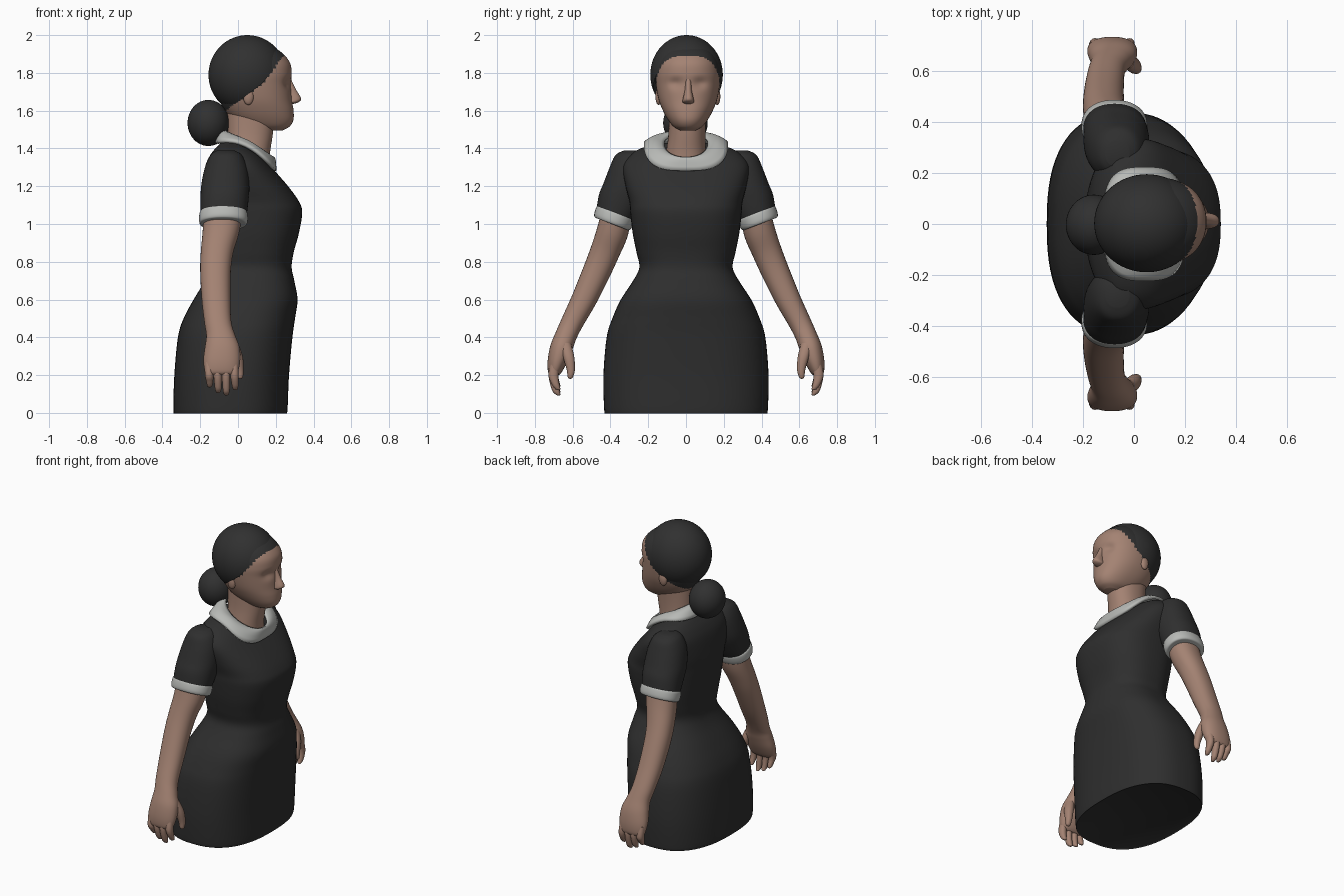
import bpy, bmesh, math
from mathutils import Vector


def material(name, rgb):
    m = bpy.data.materials.new(name)
    m.diffuse_color = (*rgb, 1)
    return m


SKIN = material("skin", (0.37, 0.225, 0.17))
DRESS = material("black cloth", (0.028, 0.028, 0.028))
HAIR = material("black hair", (0.030, 0.030, 0.030))
WHITE = material("white trim", (0.48, 0.49, 0.47))


def finish(name, bm, *mats):
    bmesh.ops.recalc_face_normals(bm, faces=bm.faces[:])
    me = bpy.data.meshes.new(name)
    bm.to_mesh(me)
    bm.free()
    for m in mats:
        me.materials.append(m)
    ob = bpy.data.objects.new(name, me)
    bpy.context.collection.objects.link(ob)
    return ob


def spline(rows, steps):
    """Catmull-Rom interpolation of parameter rows."""
    out = []
    for i in range(len(rows) - 1):
        a, b, c, d = (rows[max(0, min(len(rows) - 1, i + k))] for k in (-1, 0, 1, 2))
        for s in range(steps):
            t = s / steps
            out.append([0.5 * (2 * q + (r - p) * t + (2 * p - 5 * q + 4 * r - u) * t * t
                               + (3 * q - p - 3 * r + u) * t ** 3)
                        for p, q, r, u in zip(a, b, c, d)])
    return out + [list(rows[-1])]


def oval(a, e):
    c, s = math.cos(a), math.sin(a)
    return (math.copysign(abs(c) ** (2 / e), c), math.copysign(abs(s) ** (2 / e), s))


def loft(rows, side=1, e=2.2, n=48, steps=5):
    """Rows: z, back x, front x, centre y, half width, sideways tilt."""
    bm = bmesh.new()
    rings = []
    for z, x0, x1, yc, hw, tilt in spline(rows, steps):
        ring = []
        for i in range(n):
            c, s = oval(math.tau * i / n, e)
            ring.append(bm.verts.new(((x0 + x1) / 2 + c * (x1 - x0) / 2,
                                      side * (yc + s * hw), z + tilt * s * hw)))
        rings.append(ring)
    for r, q in zip(rings, rings[1:]):
        for i in range(n):
            j = (i + 1) % n
            bm.faces.new((r[i], r[j], q[j], q[i]))
    bm.faces.new(rings[0])
    bm.faces.new(rings[-1])
    return bm


def ellipsoid(centre, radii, seg=48):
    bm = bmesh.new()
    bmesh.ops.create_uvsphere(bm, u_segments=seg, v_segments=seg // 2, radius=1)
    for v in bm.verts:
        v.co = Vector(centre) + Vector([p * r for p, r in zip(v.co, radii)])
    return bm


# Dress: skirt, waist, bust and shoulders in one loft
dress = [(0, -.335, .255, 0, .425, 0), (.015, -.342, .262, 0, .433, 0),
         (.2, -.337, .27, 0, .437, 0), (.4, -.318, .288, 0, .42, 0),
         (.5, -.288, .302, 0, .39, 0), (.6, -.235, .315, 0, .345, 0),
         (.7, -.175, .298, 0, .28, 0), (.77, -.15, .284, 0, .247, 0),
         (.85, -.155, .295, 0, .262, 0), (.95, -.17, .322, 0, .282, 0),
         (1.06, -.185, .34, 0, .295, 0), (1.12, -.19, .322, 0, .30, 0),
         (1.2, -.19, .265, 0, .32, 0), (1.3, -.175, .178, 0, .335, 0),
         (1.36, -.15, .125, 0, .30, 0), (1.4, -.12, .07, 0, .24, 0),
         (1.43, -.09, .03, 0, .13, 0)]
finish("dress", loft(dress, e=2.5, n=72), DRESS)

# Neck
finish("neck", loft([(1.28, -.06, .165, 0, .115, 0), (1.38, -.055, .17, 0, .105, 0),
                     (1.48, -.055, .185, .005, .098, 0), (1.62, -.06, .2, .01, .1, 0)]), SKIN)

# Collar: a shell from the neckline out over the shoulders
bm = bmesh.new()
N, M = 72, 6
grid = []
for k in range(M + 1):
    t = k / M
    ring = []
    for i in range(N):
        c, s = oval(math.tau * i / N, 2)
        p = Vector((.06 + .127 * c, .118 * s, 0))
        p.z = 1.428 - .56 * (p.x - .04)
        c, s = oval(math.tau * i / N, 3.2)
        q = Vector((.04 + .155 * c, .218 * s, 0))
        d = q.x - .04
        q.z = 1.412 - .47 * d - 2.4 * d * d
        v = p.lerp(q, t)
        v.z += .022 * math.sin(math.pi * t)
        ring.append(bm.verts.new(v))
    grid.append(ring)
for r, q in zip(grid, grid[1:]):
    for i in range(N):
        bm.faces.new((r[i], r[(i + 1) % N], q[(i + 1) % N], q[i]))
collar = finish("collar", bm, WHITE)
mod = collar.modifiers.new("thickness", "SOLIDIFY")
mod.thickness, mod.offset = .018, 0

# Head, with softly dented eye sockets; scalp faces take the hair colour
head = [(1.495, .12, .235, .01, .04, 0), (1.515, .05, .272, .01, .075, 0),
        (1.55, -.02, .293, .01, .104, 0), (1.6, -.07, .294, .01, .132, 0),
        (1.66, -.1, .285, .01, .155, 0), (1.74, -.12, .28, .01, .17, 0),
        (1.8, -.12, .284, .01, .172, 0), (1.86, -.1, .272, .01, .158, 0),
        (1.92, -.05, .215, .01, .12, 0), (1.97, .01, .11, .01, .05, 0)]
HAIRLINE = [((-.05, 1.61), (.13, 1.745)), ((.13, 1.745), (.245, 1.893))]
bm = loft(head, n=64, steps=8)
for v in bm.verts:
    if v.co.x > .1:
        d2 = (abs(v.co.y - .01) - .065) ** 2 / .0012 + (v.co.z - 1.745) ** 2 / .0008
        v.co.x -= .016 * math.exp(-d2)
for f in bm.faces:
    c = f.calc_center_median()
    above = all(c.z > a[1] + (c.x - a[0]) * (b[1] - a[1]) / (b[0] - a[0]) for a, b in HAIRLINE)
    f.material_index = int(above)
finish("head", bm, SKIN, HAIR)

# Nose and ears
finish("nose", loft([(1.635, .26, .29, .012, .012, 0), (1.645, .25, .32, .012, .03, 0),
                     (1.665, .25, .334, .012, .028, 0), (1.71, .25, .308, .012, .018, 0),
                     (1.76, .25, .284, .012, .015, 0), (1.8, .24, .275, .012, .01, 0)], n=20), SKIN)
for s in (-1, 1):
    finish("ear", ellipsoid((.055, .01 + s * .155, 1.675), (.028, .017, .045), 20), SKIN)

# Hair cap, trimmed along the hairline
bm = ellipsoid((.05, .003, 1.79), (.206, .192, .21), 64)
for a, b in HAIRLINE:
    no = Vector((a[1] - b[1], 0, b[0] - a[0]))
    bmesh.ops.bisect_plane(bm, geom=bm.verts[:] + bm.edges[:] + bm.faces[:], dist=1e-5,
                           plane_co=(a[0], 0, a[1]), plane_no=no, clear_inner=True)
finish("hair", bm, HAIR)
finish("hair_bun", ellipsoid((-.157, -.003, 1.535), (.11, .118, .122)), HAIR)

for side in (-1, 1):
    # Sleeve and cuff
    finish("sleeve", loft([(1.39, -.11, -.02, .275, .05, 0), (1.365, -.145, .02, .283, .09, 0),
                           (1.3, -.175, .05, .287, .117, 0), (1.2, -.195, .06, .312, .126, .1),
                           (1.12, -.198, .055, .348, .113, .3), (1.04, -.198, .045, .38, .094, .38)],
                          side), DRESS)
    finish("cuff", loft([(1.065, -.195, .04, .371, .09, .38), (1.055, -.204, .05, .374, .099, .38),
                         (1.02, -.206, .052, .386, .099, .38), (1.002, -.2, .045, .392, .092, .38),
                         (1.0, -.18, .03, .392, .08, .38)], side, steps=4), WHITE)
    # Arm and palm
    finish("arm", loft([(1.06, -.18, .025, .365, .078, .3), (.95, -.188, .005, .392, .08, .3),
                        (.85, -.197, -.025, .43, .075, .3), (.75, -.2, -.038, .472, .07, .35),
                        (.6, -.192, -.04, .54, .062, .4), (.48, -.178, -.035, .602, .055, .4),
                        (.41, -.168, -.015, .635, .055, .3), (.35, -.175, .008, .658, .06, .1),
                        (.28, -.183, .012, .678, .054, 0), (.22, -.175, .0, .693, .038, 0),
                        (.2, -.155, -.02, .695, .022, 0)], side), SKIN)
    # Fingers: x at root, x at tip, tip height
    for xa, xb, zt in ((-.155, -.15, .135), (-.11, -.105, .105), (-.065, -.062, .092), (-.022, -.015, .12)):
        xm = (xa + xb) / 2
        finish("finger", loft([(.27, xa - .024, xa + .024, .69, .026, 0),
                               (.2, xm - .022, xm + .022, .702, .026, 0),
                               (zt + .03, xb - .018, xb + .018, .69, .02, 0),
                               (zt + .006, xb - .012, xb + .012, .678, .013, 0),
                               (zt, xb - .004, xb + .004, .675, .004, 0)], side, n=16), SKIN)
    finish("thumb", loft([(.37, -.05, .0, .64, .03, 0), (.3, -.03, .025, .622, .03, 0),
                          (.23, -.012, .03, .61, .022, 0), (.19, -.004, .026, .612, .014, 0),
                          (.18, .006, .016, .613, .004, 0)], side, n=16), SKIN)

# Smooth shading everywhere
bpy.ops.object.select_all(action="SELECT")
bpy.context.view_layer.objects.active = collar
bpy.ops.object.shade_smooth_by_angle(angle=math.radians(50))
